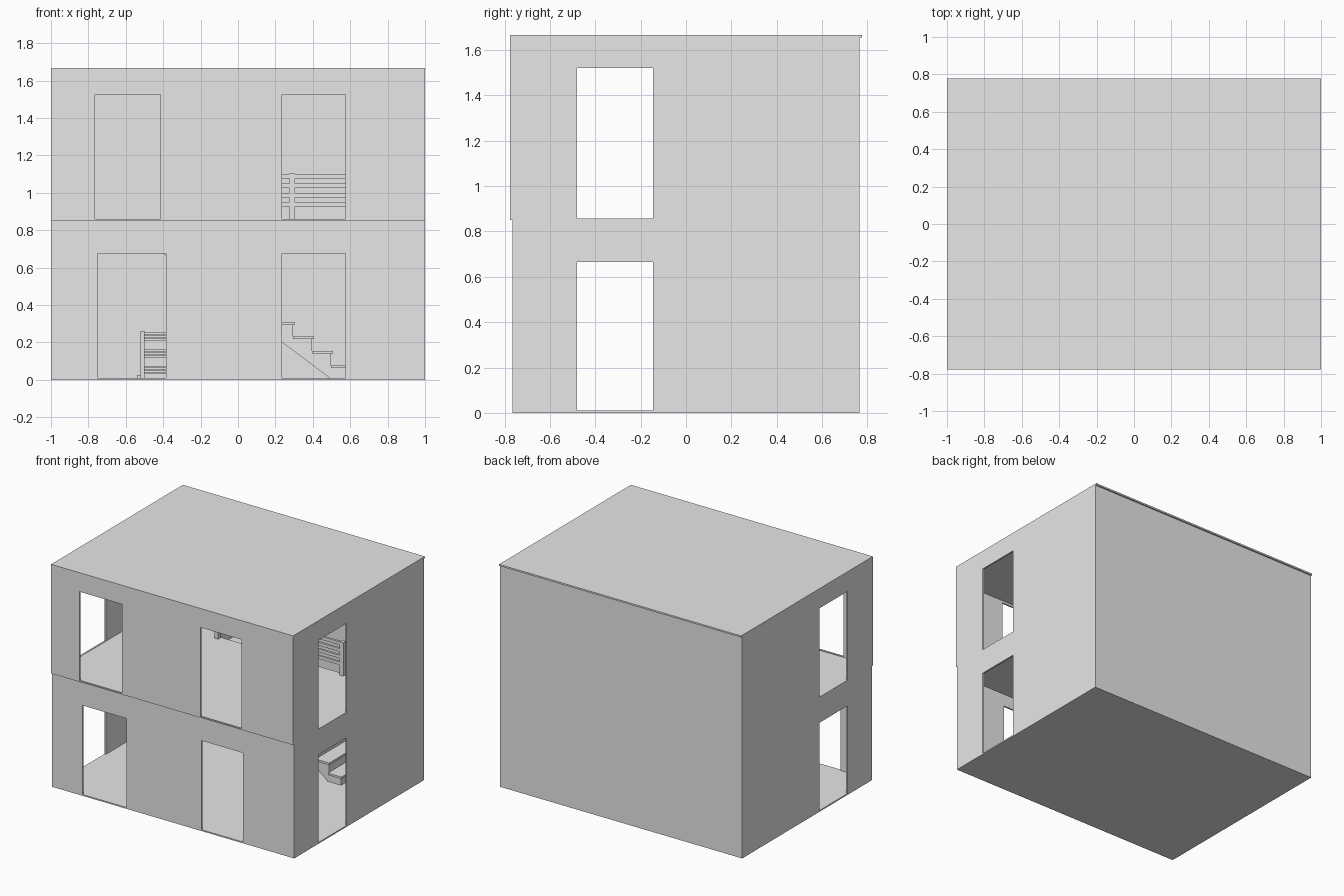
import bpy
import bmesh
from mathutils import Vector

cube = bpy.data.objects.get("Cube")
if cube:
    bpy.data.objects.remove(cube, do_unlink=True)

grey = bpy.data.materials.new("light_grey")
grey.use_nodes = True
grey.diffuse_color = (0.8, 0.8, 0.8, 1)
grey.node_tree.nodes["Principled BSDF"].inputs["Base Color"].default_value = (0.8, 0.8, 0.8, 1)

X, Y = 1.0, 0.765      # half width, half depth
T = 0.012              # wall thickness
FLOOR, TOP = 0.855, 1.667
STAIR_Y = 0.35         # front edge of the stairwell


def finish(bm, name):
    bmesh.ops.recalc_face_normals(bm, faces=bm.faces)
    mesh = bpy.data.meshes.new(name)
    bm.to_mesh(mesh)
    bm.free()
    mesh.materials.append(grey)
    obj = bpy.data.objects.new(name, mesh)
    bpy.context.collection.objects.link(obj)
    return obj


def prism(name, points, depth):
    """Extrude a flat outline along a vector."""
    bm = bmesh.new()
    face = bm.faces.new([bm.verts.new(p) for p in points])
    out = bmesh.ops.extrude_face_region(bm, geom=[face])
    moved = [v for v in out["geom"] if isinstance(v, bmesh.types.BMVert)]
    bmesh.ops.translate(bm, verts=moved, vec=Vector(depth))
    return finish(bm, name)


def box(name, x, y, z):
    pts = [(x[0], y[0], z[0]), (x[1], y[0], z[0]), (x[1], y[1], z[0]), (x[0], y[1], z[0])]
    return prism(name, pts, (0, 0, z[1] - z[0]))


def panel(name, u, v, holes, place, depth):
    """Panel with rectangular openings (u0, u1, v0, v1), thickened along depth."""
    us = sorted({*u, *(c for h in holes for c in h[:2])})
    vs = sorted({*v, *(c for h in holes for c in h[2:])})
    bm = bmesh.new()
    grid = {(a, b): bm.verts.new(place(a, b)) for a in us for b in vs}
    for a0, a1 in zip(us, us[1:]):
        for b0, b1 in zip(vs, vs[1:]):
            a, b = (a0 + a1) / 2, (b0 + b1) / 2
            if not any(h[0] < a < h[1] and h[2] < b < h[3] for h in holes):
                bm.faces.new([grid[a0, b0], grid[a1, b0], grid[a1, b1], grid[a0, b1]])
    bmesh.ops.delete(bm, geom=[p for p in bm.verts if not p.link_faces], context='VERTS')
    out = bmesh.ops.extrude_face_region(bm, geom=bm.faces[:])
    moved = [p for p in out["geom"] if isinstance(p, bmesh.types.BMVert)]
    bmesh.ops.translate(bm, verts=moved, vec=Vector(depth))
    return finish(bm, name)


# Outer walls with openings
panel("lower_front_wall", (-X, X), (0, FLOOR),
      [(-0.75, -0.385, 0.01, 0.675), (0.235, 0.575, 0.01, 0.675)],
      lambda a, b: (a, -Y, b), (0, T, 0))
panel("upper_front_wall", (-X, X), (FLOOR - 0.004, TOP),
      [(-0.765, -0.415, 0.86, 1.525), (0.235, 0.575, 0.86, 1.525)],
      lambda a, b: (a, -Y - T, b), (0, T, 0))
side_holes = [(-0.48, -0.145, 0.01, 0.665), (-0.48, -0.145, 0.857, 1.52)]
for side, name in ((1, "left_wall"), (-1, "right_wall")):
    panel(name, (-Y, Y), (0, TOP - 0.01), side_holes,
          lambda a, b: (side * X, a, b), (-side * T, 0, 0))
box("back_wall", (-X, X), (Y - T, Y), (0, TOP - 0.01))

# Floors and roof
inner = X - T / 2
box("ground_floor", (-inner, inner), (-Y + 0.002, Y - 0.002), (0, 0.01))
panel("upper_floor", (-inner, inner), (-Y + 0.002, Y - 0.002),
      [(-0.42, 0.62, STAIR_Y, Y - T)],
      lambda a, b: (a, b, 0.77), (0, 0, FLOOR - 0.77))
box("ceiling", (-inner, inner), (-Y + 0.002, Y - 0.002), (1.54, TOP - 0.01))
box("roof", (-X, X), (-Y - T, Y + T), (TOP - 0.012, TOP))

# Staircase rising towards the right wall
STEPS, RUN, RISE, TREAD = 10, 0.102, 0.0775, 0.015
nose = lambda i: 0.61 - RUN * i
outline = [(0.49, 0.01), (nose(0) - 0.01, 0.01)]
for i in range(STEPS):
    z = RISE * (i + 1) - TREAD
    outline += [(nose(i) - 0.01, z), (nose(i + 1) - 0.01, z)]
    box("stair_tread", (nose(i + 1) - 0.01, nose(i)), (STAIR_Y, Y - T), (z, z + TREAD))
outline += [(-0.42, 0.69)]
prism("stair_body", [(x, STAIR_Y + 0.01, z) for x, z in outline], (0, Y - T - STAIR_Y - 0.01, 0))

# Railing along the stairwell
for i in range(4):
    x = -0.4 + 0.345 * i
    box("railing_post", (x - 0.015, x + 0.015), (0.315, 0.345), (FLOOR, 1.105))
for i in range(4):
    z = 1.1 - 0.05 * i
    box("railing_bar", (-0.4, 0.635), (0.322, 0.338), (z - 0.024, z))

# Low slatted rack under the stairs
for x in (-0.51, -0.2):
    for y in (0.42, 0.7):
        box("rack_post", (x - 0.01, x + 0.01), (y - 0.01, y + 0.01), (0.01, 0.26))
for z in (0.03, 0.12, 0.21):
    for k in range(3):
        box("rack_slat", (-0.5, -0.2), (0.42, 0.7), (z + 0.016 * k, z + 0.016 * k + 0.01))
box("rack_foot", (-0.54, -0.52), (0.42, 0.7), (0.01, 0.025))
